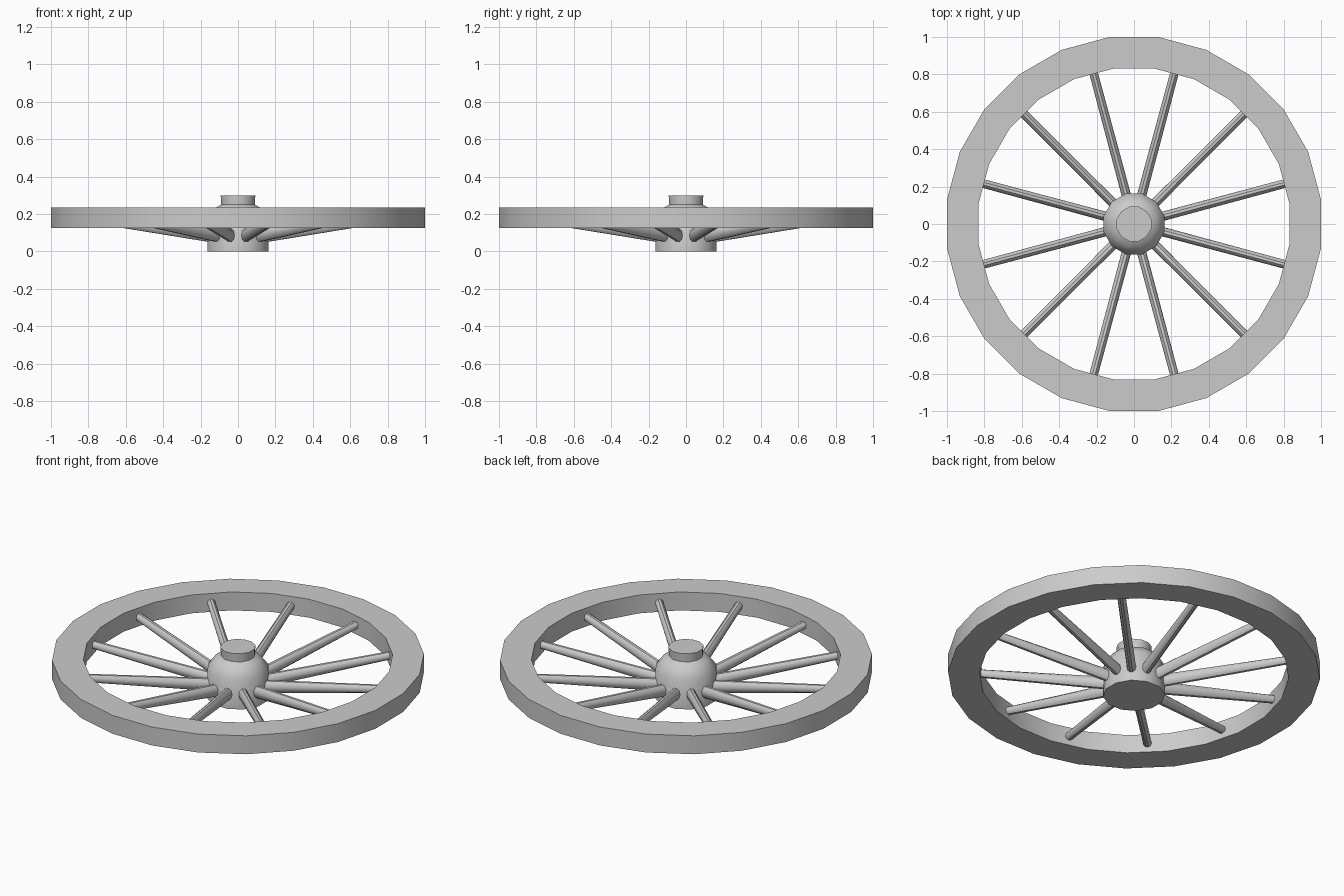
import bpy, math
from mathutils import Matrix, Vector

cube = bpy.data.objects.get("Cube")
if cube:
    bpy.data.objects.remove(cube, do_unlink=True)

GREY = (0.6, 0.6, 0.6, 1)
mat = bpy.data.materials.new("plain grey")
mat.use_nodes = True
mat.diffuse_color = GREY
mat.node_tree.nodes["Principled BSDF"].inputs["Base Color"].default_value = GREY


def make(name, verts, faces, angle=40):
    mesh = bpy.data.meshes.new(name)
    mesh.from_pydata(verts, [], faces)
    mesh.materials.append(mat)
    ob = bpy.data.objects.new(name, mesh)
    bpy.context.collection.objects.link(ob)
    bpy.ops.object.select_all(action='DESELECT')
    ob.select_set(True)
    bpy.context.view_layer.objects.active = ob
    bpy.ops.object.shade_smooth_by_angle(angle=math.radians(angle))
    return ob


def bridge(rings, sides, closed):
    """Quads between consecutive rings; a closed loop joins last to first."""
    faces = []
    for r in range(rings if closed else rings - 1):
        a, b = r * sides, (r + 1) % rings * sides
        for i in range(sides):
            j = (i + 1) % sides
            faces.append((a + i, a + j, b + j, b + i))
    if not closed:
        faces.append(tuple(reversed(range(sides))))
        faces.append(tuple(range((rings - 1) * sides, rings * sides)))
    return faces


def lathe(name, profile, sides, closed=False):
    # Flat sides face the axes
    verts = []
    for r, z in profile:
        for i in range(sides):
            a = (i + 0.5) * math.tau / sides
            verts.append((r * math.cos(a), r * math.sin(a), z))
    return make(name, verts, bridge(len(profile), sides, closed))


# Rim: a ring with a square section
lathe("rim", [(1.008, 0.125), (1.008, 0.235), (0.838, 0.235), (0.838, 0.125)], 24, True)

# Hub: drum with a shoulder and a narrow cap
lathe("hub", [(0.168, 0), (0.168, 0.18), (0.125, 0.234), (0.093, 0.25), (0.096, 0.3)], 12)

# Spokes: tall at the hub, round at the rim, rising outwards
SPOKES, SIDES = 12, 10
sections = [(0.12, 0.081, 0.025, 0.038), (0.842, 0.18, 0.023, 0.023)]
for k in range(SPOKES):
    turn = Matrix.Rotation((k + 0.5) * math.tau / SPOKES, 3, 'Z')
    verts = []
    for dist, z, half_w, half_h in sections:
        for i in range(SIDES):
            a = i * math.tau / SIDES
            verts.append(turn @ Vector((dist, half_w * math.cos(a), z + half_h * math.sin(a))))
    make(f"spoke_{k + 1}", verts, bridge(len(sections), SIDES, False))
